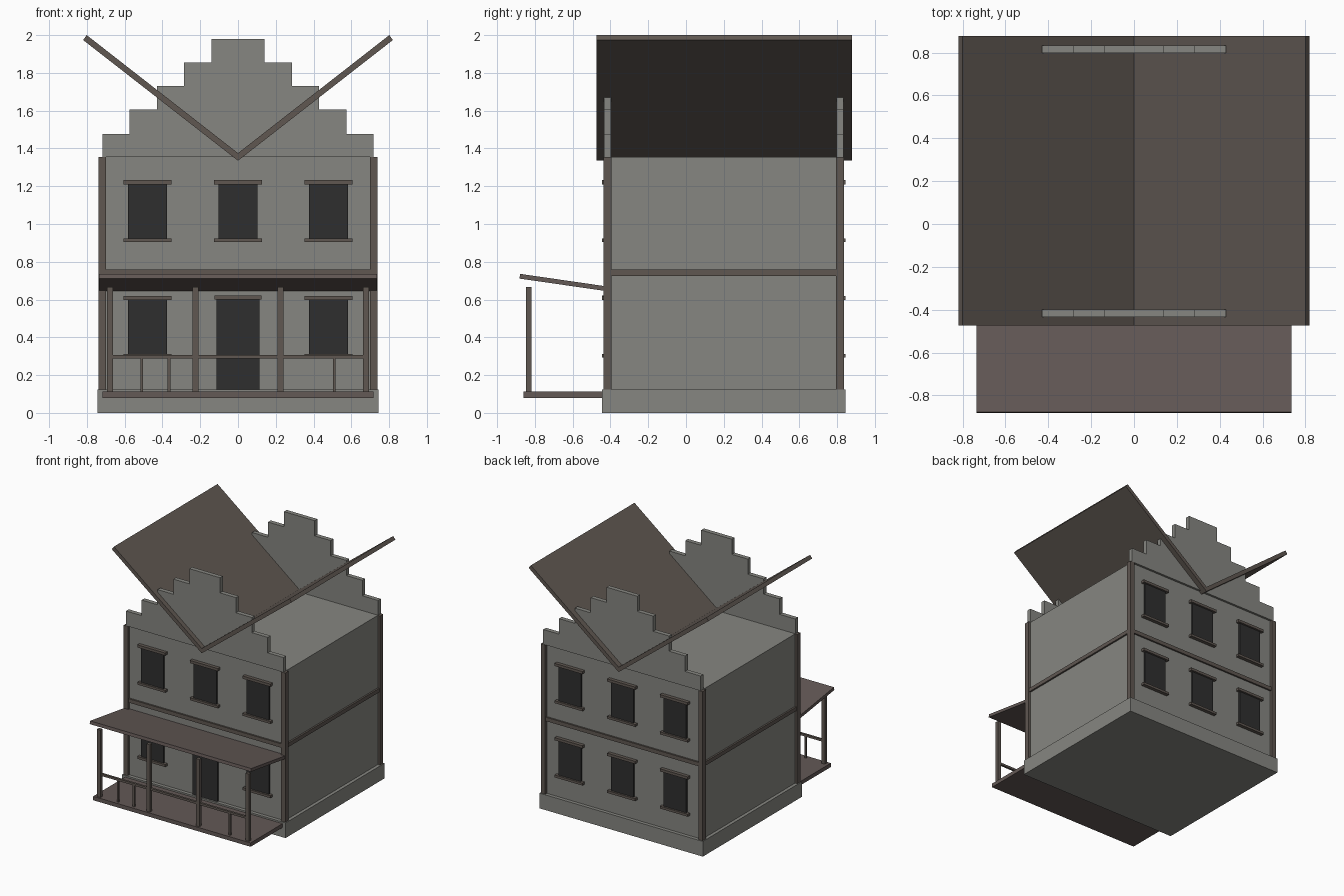
import bpy

cube = bpy.data.objects.get("Cube")
if cube:
    bpy.data.objects.remove(cube, do_unlink=True)


def material(name, rgb):
    m = bpy.data.materials.new(name)
    m.use_nodes = True
    m.diffuse_color = (*rgb, 1)
    bsdf = next(n for n in m.node_tree.nodes if n.type == 'BSDF_PRINCIPLED')
    bsdf.inputs["Base Color"].default_value = (*rgb, 1)
    return m


PLASTER = material("grey plaster", (0.24, 0.24, 0.22))
TIMBER = material("brown timber", (0.115, 0.096, 0.083))
PORCH = material("reddish porch boards", (0.126, 0.1, 0.093))
GLASS = material("dark opening", (0.028, 0.028, 0.028))


def prism(name, points, axis, lo, hi, mat):
    """Extrude a 2D outline along x (points are y, z) or y (points are x, z)."""
    def place(p, d):
        return (d, p[0], p[1]) if axis == 'x' else (p[0], d, p[1])
    n = len(points)
    verts = [place(p, d) for d in (lo, hi) for p in points]
    faces = [tuple(range(n))[::-1], tuple(range(n, 2 * n))]
    faces += [(i, (i + 1) % n, n + (i + 1) % n, n + i) for i in range(n)]
    if axis == 'y':
        faces = [f[::-1] for f in faces]
    mesh = bpy.data.meshes.new(name)
    mesh.from_pydata(verts, [], faces)
    mesh.materials.append(mat)
    ob = bpy.data.objects.new(name, mesh)
    bpy.context.collection.objects.link(ob)
    return ob


def box(name, x, y, z, mat):
    outline = [(x[0], z[0]), (x[1], z[0]), (x[1], z[1]), (x[0], z[1])]
    return prism(name, outline, 'y', y[0], y[1], mat)


def span(centre, half):
    return (centre - half, centre + half)


HX, HY, CY = 0.718, 0.616, 0.2      # wall half sizes and centre in y
FLOOR, EAVES, BELT = 0.125, 1.355, 0.742

# Foundation and walls
box("foundation", span(0, 0.745), span(CY, 0.645), (0, FLOOR), PLASTER)
box("walls", span(0, HX), span(CY, HY), (FLOOR, EAVES), PLASTER)

# Corner posts and floor belts
for sx, side in ((-1, "right"), (1, "left")):
    for sy, end in ((-1, "front"), (1, "back")):
        box(f"{end}_{side}_corner_post", span(sx * HX, 0.02),
            span(CY + sy * HY, 0.021), (FLOOR, EAVES), TIMBER)
    box(f"{side}_belt", span(sx * HX, 0.014), span(CY, HY), span(BELT, 0.016), TIMBER)

# Stepped gables, as one mirrored outline
steps = [(0.718, 1.477), (0.575, 1.605), (0.43, 1.73), (0.285, 1.855), (0.14, 1.98)]
half = []
z = EAVES
for x, top in steps:
    half += [(x, z), (x, top)]
    z = top
gable = half + [(-x, z) for x, z in reversed(half)]


def opening(name, x, wall, sign, z, width, lintel, sill=True):
    """Dark panel with a lintel and an optional sill."""
    box(name, span(x, width), span(wall, 0.014), z, GLASS)
    box(name + "_lintel", span(x, lintel), span(wall, 0.029),
        (z[1], z[1] + 0.022), TIMBER)
    if sill:
        box(name + "_sill", span(x, lintel), span(wall, 0.029),
            (z[0] - 0.008, z[0] + 0.012), TIMBER)


for sign, end in ((-1, "front"), (1, "back")):
    wall = CY + sign * HY
    prism(f"{end}_gable", gable, 'y', wall - 0.018, wall + 0.018, PLASTER)
    box(f"{end}_belt", span(0, HX), span(wall, 0.014), span(BELT, 0.016), TIMBER)
    for z0, level in ((0.3, "lower"), (0.912, "upper")):
        for x, place in ((-0.48, "right"), (0, "middle"), (0.48, "left")):
            if (end, level, place) == ("front", "lower", "middle"):
                opening("front_door", 0, wall, sign, (FLOOR, 0.6), 0.115, 0.125, False)
            else:
                opening(f"{end}_{level}_{place}_window", x, wall, sign,
                        (z0, z0 + 0.298), 0.103, 0.127)

# V-shaped main roof
prism("main_roof", [(-0.82, 1.974), (0, 1.335), (0.82, 1.974), (0.801, 2.0), (0, 1.375),
                    (-0.801, 2.0)], 'y', -0.473, 0.878, TIMBER)

# Porch deck and tilted porch roof
box("porch_deck", span(0, HX), (-0.861, -0.43), (0.08, 0.112), PORCH)
prism("porch_roof", [(-0.882, 0.711), (-0.416, 0.644), (-0.416, 0.669), (-0.878, 0.736)],
      'x', -0.735, 0.735, PORCH)

# Porch posts, rail and balusters
for i in range(4):
    box(f"porch_post_{i + 1}", span(-0.677 + i * 0.4513, 0.016), span(-0.833, 0.014),
        (0.112, 0.667), TIMBER)
box("porch_rail", span(0, 0.69), span(-0.833, 0.009), (0.289, 0.307), TIMBER)
for i, x in enumerate((-0.51, -0.365, 0.51)):
    box(f"baluster_{i + 1}", span(x, 0.007), span(-0.833, 0.007), (0.112, 0.29), TIMBER)
